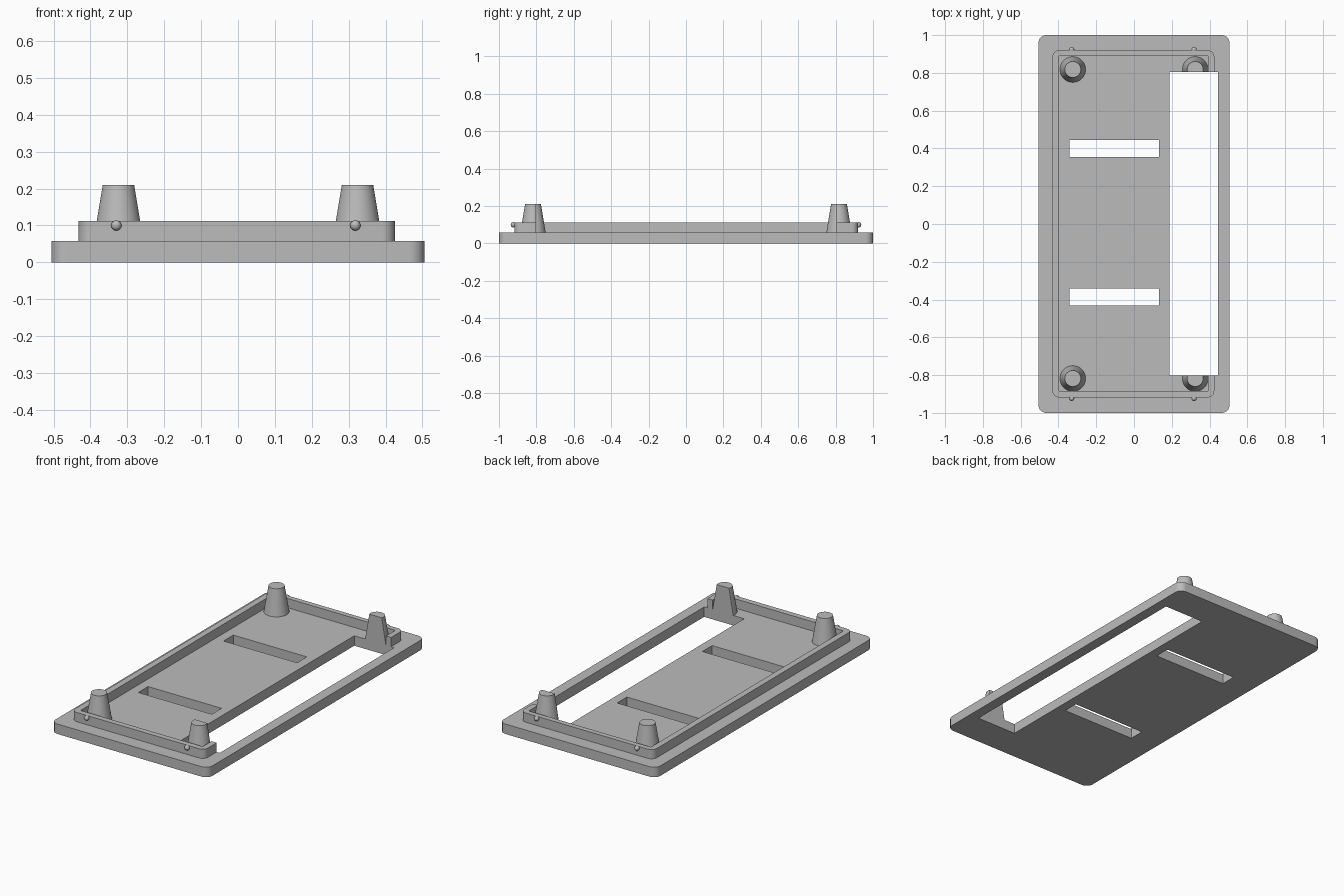
import bpy, bmesh, math

if "Cube" in bpy.data.objects:
    bpy.data.objects.remove(bpy.data.objects["Cube"])

grey = bpy.data.materials.new("plain grey")
grey.diffuse_color = (0.5, 0.5, 0.5, 1)
grey.use_nodes = True
grey.node_tree.nodes["Principled BSDF"].inputs["Base Color"].default_value = grey.diffuse_color

BASE_TOP, RIM_TOP, POST_TOP = 0.058, 0.112, 0.21


def finish(name, bm, smooth=True):
    mesh = bpy.data.meshes.new(name)
    bmesh.ops.recalc_face_normals(bm, faces=bm.faces)
    bm.to_mesh(mesh)
    bm.free()
    obj = bpy.data.objects.new(name, mesh)
    bpy.context.collection.objects.link(obj)
    mesh.materials.append(grey)
    if smooth:
        bpy.ops.object.select_all(action='DESELECT')
        obj.select_set(True)
        bpy.context.view_layer.objects.active = obj
        bpy.ops.object.shade_smooth_by_angle(angle=math.radians(30))
    return obj


def slab(name, x0, x1, y0, y1, z0, z1, radius=0.0):
    """Upright block with optionally rounded vertical corners."""
    corners = [(x1, y1, -1, -1), (x0, y1, 1, -1), (x0, y0, 1, 1), (x1, y0, -1, 1)]
    steps = 8 if radius else 0
    bm = bmesh.new()
    ring = []
    for i, (x, y, sx, sy) in enumerate(corners):
        for k in range(steps + 1):
            a = math.pi / 2 * (i + (k / steps if steps else 0))
            ring.append(bm.verts.new((x + radius * (sx + math.cos(a)),
                                      y + radius * (sy + math.sin(a)), z0)))
    face = bm.faces.new(ring)
    top = bmesh.ops.extrude_face_region(bm, geom=[face])["geom"]
    bmesh.ops.translate(bm, vec=(0, 0, z1 - z0),
                        verts=[v for v in top if isinstance(v, bmesh.types.BMVert)])
    return finish(name, bm, smooth=radius > 0)


def cut(obj, *cutters):
    for c in cutters:
        mod = obj.modifiers.new("cut " + c.name, 'BOOLEAN')
        mod.operation, mod.solver, mod.object = 'DIFFERENCE', 'EXACT', c
        c.hide_render = True
        c.hide_set(True)


# Cutters: long side opening, two cable slots, rim interior
opening = slab("opening_cutter", 0.187, 0.445, -0.803, 0.805, -0.1, 0.4)
slots = [slab("slot_cutter", -0.342, 0.133, y - 0.045, y + 0.045, -0.1, 0.4)
         for y in (-0.386, 0.4)]
interior = slab("interior_cutter", -0.396, 0.392, -0.885, 0.89, 0.03, 0.4)

# Base plate
base = slab("base_plate", -0.506, 0.506, -1, 1, 0, BASE_TOP, 0.042)
cut(base, opening, *slots)

# Raised rim
rim = slab("rim", -0.432, 0.425, -0.918, 0.92, BASE_TOP, RIM_TOP, 0.035)
cut(rim, interior, opening)

# Tapered posts and the snap bumps on the rim ends
for sx in (-1, 1):
    for sy in (-1, 1):
        bm = bmesh.new()
        bmesh.ops.create_cone(bm, cap_ends=True, segments=48, radius1=0.068,
                              radius2=0.0425, depth=POST_TOP - BASE_TOP)
        bmesh.ops.translate(bm, verts=bm.verts,
                            vec=(0.324 * sx, 0.818 * sy, (POST_TOP + BASE_TOP) / 2))
        post = finish("post", bm)
        if sx > 0:
            cut(post, opening)

        bm = bmesh.new()
        bmesh.ops.create_uvsphere(bm, u_segments=24, v_segments=12, radius=0.014)
        bmesh.ops.translate(bm, verts=bm.verts, vec=(0.324 * sx - 0.006, 0.923 * sy, 0.1))
        finish("snap_bump", bm)
